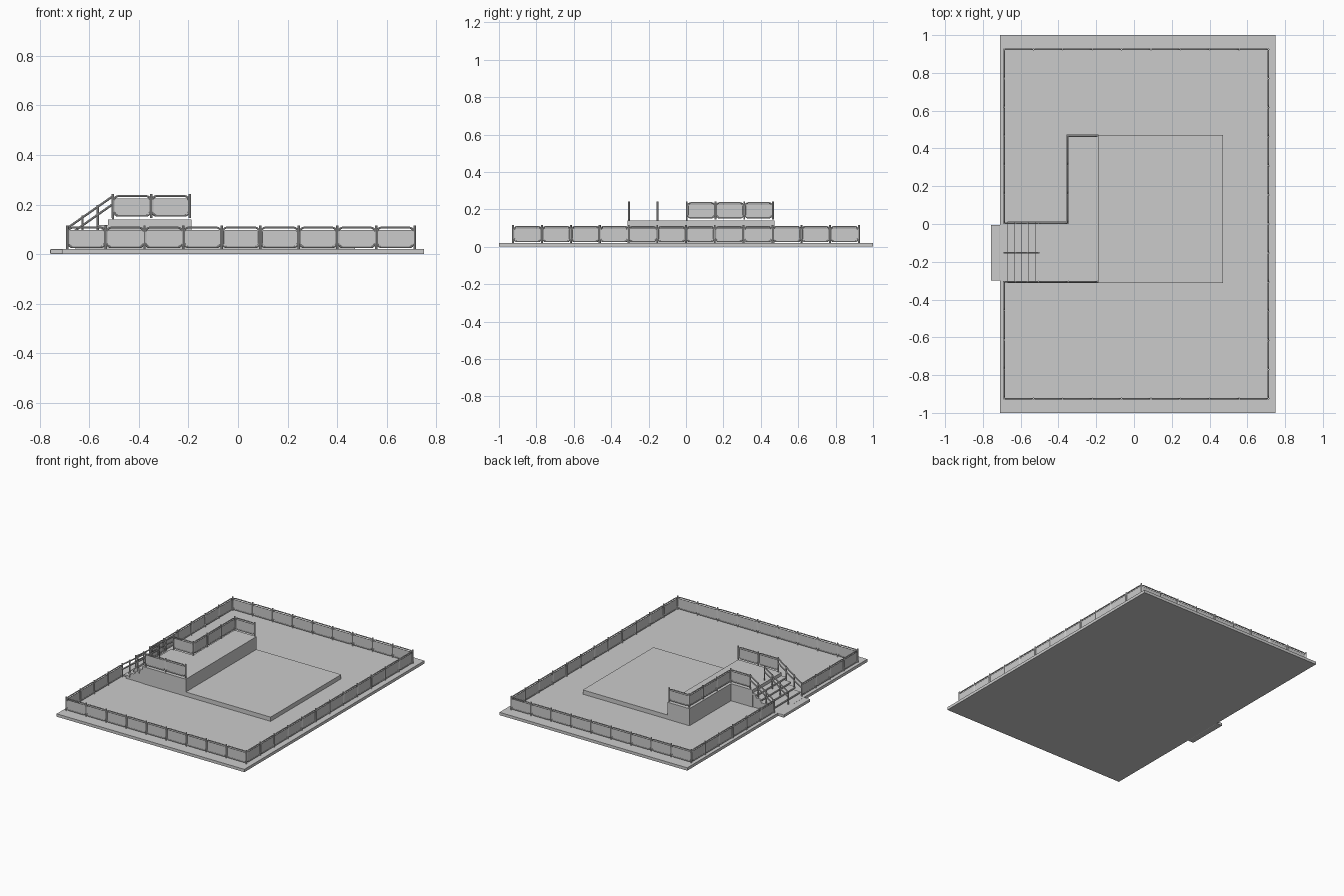
import bpy, bmesh
from math import cos, sin, pi, hypot
from mathutils import Vector

if "Cube" in bpy.data.objects:
    bpy.data.objects.remove(bpy.data.objects["Cube"])


def prism(name, pts, lo, hi, axis="z"):
    """Extrude a closed 2D outline: xy outline along z, or xz outline along y."""
    bm = bmesh.new()
    place = (lambda a, b, t: (a, b, t)) if axis == "z" else (lambda a, b, t: (a, t, b))
    face = bm.faces.new([bm.verts.new(place(a, b, lo)) for a, b in pts])
    ext = bmesh.ops.extrude_face_region(bm, geom=[face])
    move = Vector(place(0, 0, hi - lo))
    bmesh.ops.translate(bm, vec=move, verts=[v for v in ext["geom"] if isinstance(v, bmesh.types.BMVert)])
    bmesh.ops.recalc_face_normals(bm, faces=bm.faces)
    mesh = bpy.data.meshes.new(name)
    bm.to_mesh(mesh)
    bm.free()
    obj = bpy.data.objects.new(name, mesh)
    bpy.context.collection.objects.link(obj)
    return obj


def box(name, x0, x1, y0, y1, z0, z1):
    return prism(name, [(x0, y0), (x1, y0), (x1, y1), (x0, y1)], z0, z1)


def tubes(name, paths, radius):
    """Round bars along (points, closed) paths, converted to one smooth mesh."""
    curve = bpy.data.curves.new(name, "CURVE")
    curve.dimensions = "3D"
    curve.bevel_depth = radius
    curve.bevel_resolution = 2
    curve.use_fill_caps = True
    for pts, closed in paths:
        spline = curve.splines.new("POLY")
        spline.points.add(len(pts) - 1)
        for p, co in zip(spline.points, pts):
            p.co = (*co, 1)
        spline.use_cyclic_u = closed
    obj = bpy.data.objects.new(name, curve)
    bpy.context.collection.objects.link(obj)
    bpy.ops.object.select_all(action="DESELECT")
    obj.select_set(True)
    bpy.context.view_layer.objects.active = obj
    bpy.ops.object.convert(target="MESH")
    bpy.ops.object.shade_smooth_by_angle()
    return obj


def fence(name, start, end, count, z):
    """Posts, rounded frames and infill panels between two floor points."""
    a, b = Vector((*start, z)), Vector((*end, z))
    step = (b - a) / count
    length = step.length
    d = step.normalized()
    side = Vector((-d.y, d.x, 0)) * 0.0015
    up = Vector((0, 0, 1))
    posts = [([a + step * i, a + step * i + up * 0.097], False) for i in range(count + 1)]
    frames = []
    bm = bmesh.new()
    lo, hi, gap, r = 0.010, 0.089, 0.005, 0.016
    for i in range(count):
        o = a + step * i
        ring = []
        corners = [(length - gap - r, hi - r), (gap + r, hi - r),
                   (gap + r, lo + r), (length - gap - r, lo + r)]
        for q, (u, w) in enumerate(corners):
            for k in range(5):
                t = (q + k / 4) * pi / 2
                ring.append(o + d * (u + r * cos(t)) + up * (w + r * sin(t)))
        frames.append((ring, True))
        # infill panel
        quad = [o + d * u + up * w - side for u, w in
                ((0.006, 0.012), (length - 0.006, 0.012), (length - 0.006, 0.08), (0.006, 0.08))]
        front = [bm.verts.new(p) for p in quad]
        back = [bm.verts.new(p + side * 2) for p in quad]
        bm.faces.new(front)
        bm.faces.new(back[::-1])
        for k in range(4):
            n = (k + 1) % 4
            bm.faces.new((front[n], front[k], back[k], back[n]))
    bmesh.ops.recalc_face_normals(bm, faces=bm.faces)
    mesh = bpy.data.meshes.new(name + "_panels")
    bm.to_mesh(mesh)
    bm.free()
    bpy.context.collection.objects.link(bpy.data.objects.new(name + "_panels", mesh))
    tubes(name + "_posts", posts, 0.005)
    tubes(name + "_frames", frames, 0.004)


# ground slab and entry pad
box("base_slab", -0.71, 0.75, -1, 1, 0, 0.02)
pad = box("entry_pad", -0.757, -0.708, -0.30, -0.005, 0, 0.0205)
bevel = pad.modifiers.new("soft_edge", "BEVEL")
bevel.width, bevel.segments = 0.004, 2

# low platform and L-shaped raised deck
box("low_platform", -0.19, 0.472, -0.312, 0.472, 0.005, 0.05)
prism("raised_deck", [(-0.525, -0.312), (-0.187, -0.312), (-0.187, 0.473),
                      (-0.358, 0.473), (-0.358, 0.012), (-0.525, 0.012)], 0.005, 0.14)

# stairs: sloped support with projecting treads
prism("stair_support", [(-0.655, 0.01), (-0.52, 0.01), (-0.52, 0.118), (-0.655, 0.03)],
      -0.308, 0.008, "y")
for i in range(4):
    x, z = -0.67 + i * 0.036, 0.044 + i * 0.0245
    box(f"stair_tread_{i + 1}", x, x + 0.046, -0.312, 0.012, z - 0.011, z)

# perimeter fence, open at the stairs
X0, X1, Y = -0.688, 0.712, 0.924
fence("front_fence", (X0, -Y), (X1, -Y), 9, 0.018)
fence("back_fence", (X0, Y), (X1, Y), 9, 0.018)
fence("right_fence", (X1, -Y), (X1, Y), 12, 0.018)
fence("left_fence_front", (X0, -Y), (X0, -0.305), 4, 0.018)
fence("left_fence_back", (X0, 0.004), (X0, Y), 6, 0.018)

# deck railings
fence("deck_rail_front", (-0.504, -0.305), (-0.194, -0.305), 2, 0.145)
fence("deck_rail_entry", (-0.504, 0.004), (-0.35, 0.004), 1, 0.145)
fence("deck_rail_left", (-0.35, 0.004), (-0.35, 0.465), 3, 0.145)
fence("deck_rail_back", (-0.35, 0.465), (-0.194, 0.465), 1, 0.145)

# stair handrails: four posts and two sloped bars each
for label, y in (("front", -0.305), ("middle", -0.152), ("back", 0.004)):
    bars = []
    for t in (0, 1 / 3, 2 / 3, 1):
        x = -0.688 + 0.184 * t
        bars.append(([(x, y, 0.018 + 0.12 * t), (x, y, 0.113 + 0.129 * t)], False))
    for drop in (0.008, 0.04):
        bars.append(([(-0.688, y, 0.113 - drop), (-0.504, y, 0.242 - drop)], False))
    tubes(f"stair_handrail_{label}", bars, 0.0045)
